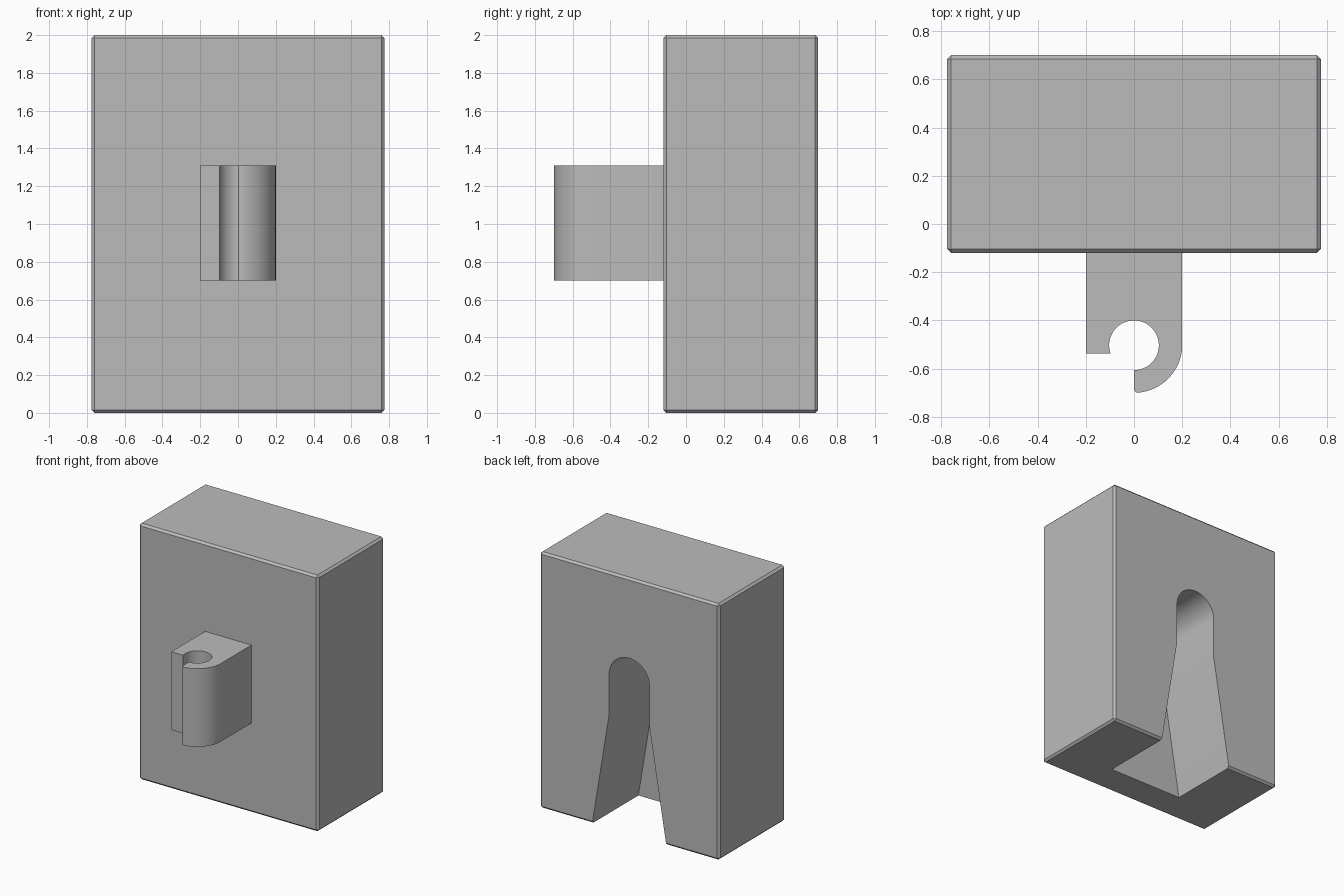
import bpy, bmesh
from math import radians, sin, cos, asin, degrees
from mathutils import Vector

old = bpy.data.objects.get("Cube")
if old:
    bpy.data.objects.remove(old, do_unlink=True)

grey = bpy.data.materials.new("plain grey")
grey.use_nodes = True
colour = (0.5, 0.5, 0.5, 1)
grey.diffuse_color = colour
grey.node_tree.nodes["Principled BSDF"].inputs["Base Color"].default_value = colour


def arc(cx, cy, r, start, end, steps):
    angles = [radians(start + (end - start) * i / steps) for i in range(steps + 1)]
    return [(cx + r * cos(a), cy + r * sin(a)) for a in angles]


def prism(name, points, offset):
    """Extrude a closed outline (list of 3D points) along offset."""
    bm = bmesh.new()
    base = bm.faces.new([bm.verts.new(p) for p in points])
    top = bmesh.ops.extrude_face_region(bm, geom=[base], use_keep_orig=True)["geom"]
    bmesh.ops.translate(bm, vec=Vector(offset),
                        verts=[v for v in top if isinstance(v, bmesh.types.BMVert)])
    bmesh.ops.recalc_face_normals(bm, faces=bm.faces)
    mesh = bpy.data.meshes.new(name)
    bm.to_mesh(mesh)
    bm.free()
    obj = bpy.data.objects.new(name, mesh)
    bpy.context.collection.objects.link(obj)
    mesh.materials.append(grey)
    return obj


def activate(obj):
    bpy.ops.object.select_all(action='DESELECT')
    obj.select_set(True)
    bpy.context.view_layer.objects.active = obj


# Body: block with small chamfers on every edge
front, back, half = -0.12, 0.70, 0.775
outline = [(-half, front, 0), (half, front, 0), (half, back, 0), (-half, back, 0)]
body = prism("body", outline, (0, 0, 2))
bevel = body.modifiers.new("chamfer", 'BEVEL')
bevel.width = 0.016
bevel.segments = 1

# Slot in the back: flared foot, straight neck, round top, open at the bottom
neck, foot, slope = 0.175, 0.32, 0.145 / 0.88
low = 0.1
slot = [(-foot - low * slope, -low), (foot + low * slope, -low), (neck, 0.88)]
slot += arc(0, 1.2, neck, 0, 180, 32) + [(-neck, 0.88)]
cutter = prism("slot_cutter", [(x, 0.13, z) for x, z in slot], (0, 0.8, 0))
cutter.hide_render = True
cut = body.modifiers.new("slot", 'BOOLEAN')
cut.operation = 'DIFFERENCE'
cut.solver = 'EXACT'
cut.object = cutter

activate(body)
for name in [m.name for m in body.modifiers]:
    bpy.ops.object.modifier_apply(modifier=name)
bpy.data.objects.remove(cutter, do_unlink=True)

# Hook: bracket with a round eye, open at its front left quarter
eye_y, eye_r, lip_y = -0.503, 0.103, -0.537
lip_angle = 180 + degrees(asin((eye_y - lip_y) / eye_r))
profile = [(-0.2, front + 0.005), (-0.2, lip_y)]
profile += arc(0, eye_y, eye_r, lip_angle, -90, 48)
profile += arc(0.015, -0.684, 0.015, 180, 265, 5)
profile += arc(0, -0.5, 0.2, -83, 0, 28)
profile += [(0.2, front + 0.005)]
hook = prism("hook", [(x, y, 0.70) for x, y in profile], (0, 0, 0.61))

for obj in (body, hook):
    activate(obj)
    bpy.ops.object.shade_smooth_by_angle(angle=radians(25))
